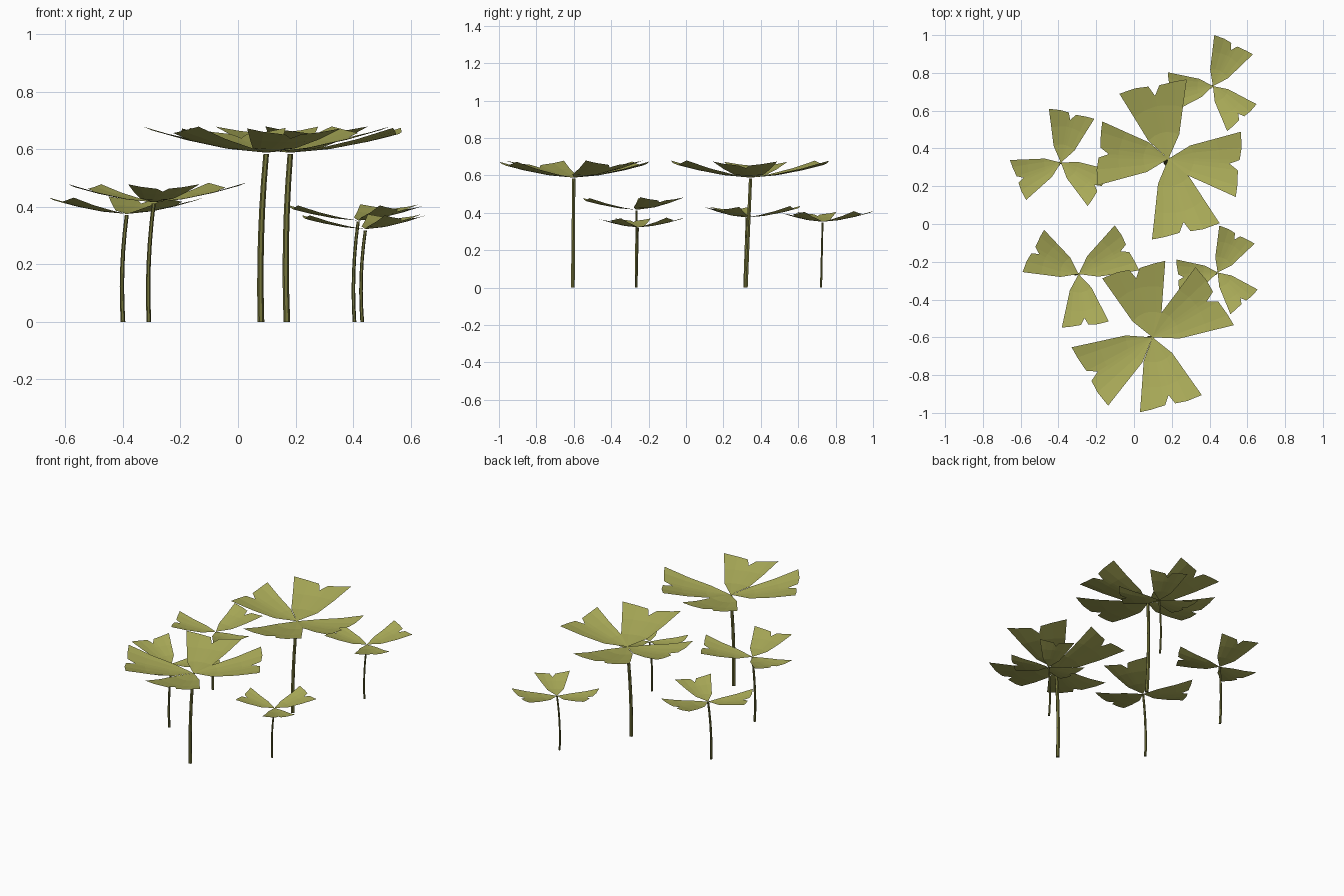
import bpy, bmesh, math
from mathutils import Vector

if "Cube" in bpy.data.objects:
    bpy.data.objects.remove(bpy.data.objects["Cube"])


def material(name, rgb):
    m = bpy.data.materials.new(name)
    m.diffuse_color = (*rgb, 1)
    m.use_nodes = True
    m.node_tree.nodes["Principled BSDF"].inputs["Base Color"].default_value = m.diffuse_color
    return m


LEAF = material("olive leaf", (0.41, 0.415, 0.10))
STEM = material("dark olive stem", (0.17, 0.17, 0.042))

# Leaf template: columns across the blade (fraction of half angle, tip radius)
TIP = [(1, 1.0), (0.52, 0.955), (0.14, 0.92), (0, 0.79),
       (-0.2, 0.91), (-0.68, 0.955), (-1, 1.0)]
# Rows along the blade (radius, half angle in degrees)
ROWS = [(0.33, 36), (0.66, 27.7), (1.0, 25)]

# Leaf angles and relative lengths for the two kinds of plant
BIG = [(0, 1.03), (72, 0.97), (178.5, 1.02), (252, 0.95)]
SMALL = [(0, 1.08), (124.5, 1.0), (249, 1.0)]


def finish(bm, name, mat):
    me = bpy.data.meshes.new(name)
    bm.to_mesh(me)
    bm.free()
    me.materials.append(mat)
    bpy.context.collection.objects.link(bpy.data.objects.new(name, me))


def leaf(bm, centre, angle, length):
    """Notched fan-shaped blade, rising outward and slightly cupped."""
    def point(t, f, half):
        r = t * length
        a = math.radians(angle + f * half)
        z = length * (0.21 * t ** 1.5 - 0.03 * t * (1 - f * f))
        return bm.verts.new(centre + Vector((r * math.cos(a), r * math.sin(a), z)))

    root = bm.verts.new(centre)
    rows = []
    for t, half in ROWS:
        rows.append([point(tip if t == 1 else t, f, half) for f, tip in TIP])
    for i in range(len(TIP) - 1):
        bm.faces.new((root, rows[0][i + 1], rows[0][i]))
        for a, b in zip(rows, rows[1:]):
            bm.faces.new((a[i], a[i + 1], b[i + 1], b[i]))
    

def stem(name, base, top, radius, sides=6, steps=6):
    """Slightly bowed six-sided stalk."""
    bm = bmesh.new()
    rings = []
    for k in range(steps + 1):
        t = k / steps
        c = base.lerp(top, t) + Vector((-0.009 * 4 * t * (1 - t), 0, 0))
        rad = radius * (1 - 0.15 * t)
        rings.append([bm.verts.new(c + Vector((rad * math.cos(math.tau * s / sides),
                                               rad * math.sin(math.tau * s / sides), 0)))
                      for s in range(sides)])
    for a, b in zip(rings, rings[1:]):
        for s in range(sides):
            n = (s + 1) % sides
            bm.faces.new((a[s], a[n], b[n], b[s]))
    bm.faces.new(rings[0][::-1])
    bm.faces.new(rings[-1])
    finish(bm, name, STEM)


def plant(name, base, top, rotation, size, leaves, radius):
    top = Vector(top)
    stem(name + "_stem", Vector((*base, 0)), top - Vector((0, 0, 0.004)), radius)
    bm = bmesh.new()
    for offset, factor in leaves:
        leaf(bm, top, rotation + offset, size * factor)
    bmesh.ops.recalc_face_normals(bm, faces=bm.faces)
    for f in bm.faces:
        if f.normal.z < 0:
            f.normal_flip()
    finish(bm, name + "_leaves", LEAF)


# Two tall plants with four leaves
plant("tall_front", (0.08, -0.605), (0.098, -0.60, 0.588), 33.5, 0.423, BIG, 0.0115)
plant("tall_back", (0.17, 0.32), (0.182, 0.345, 0.588), 283.5, 0.423, BIG, 0.0115)

# Four short plants with three leaves
plant("short_left_back", (-0.40, 0.313), (-0.387, 0.325, 0.375), 77.6, 0.27, SMALL, 0.008)
plant("short_left_front", (-0.31, -0.265), (-0.293, -0.265, 0.416), 28.5, 0.297, SMALL, 0.008)
plant("short_right_back", (0.405, 0.722), (0.418, 0.73, 0.352), 63.5, 0.25, SMALL, 0.0065)
plant("short_right_front", (0.432, -0.265), (0.443, -0.257, 0.322), 63, 0.23, SMALL, 0.0065)
